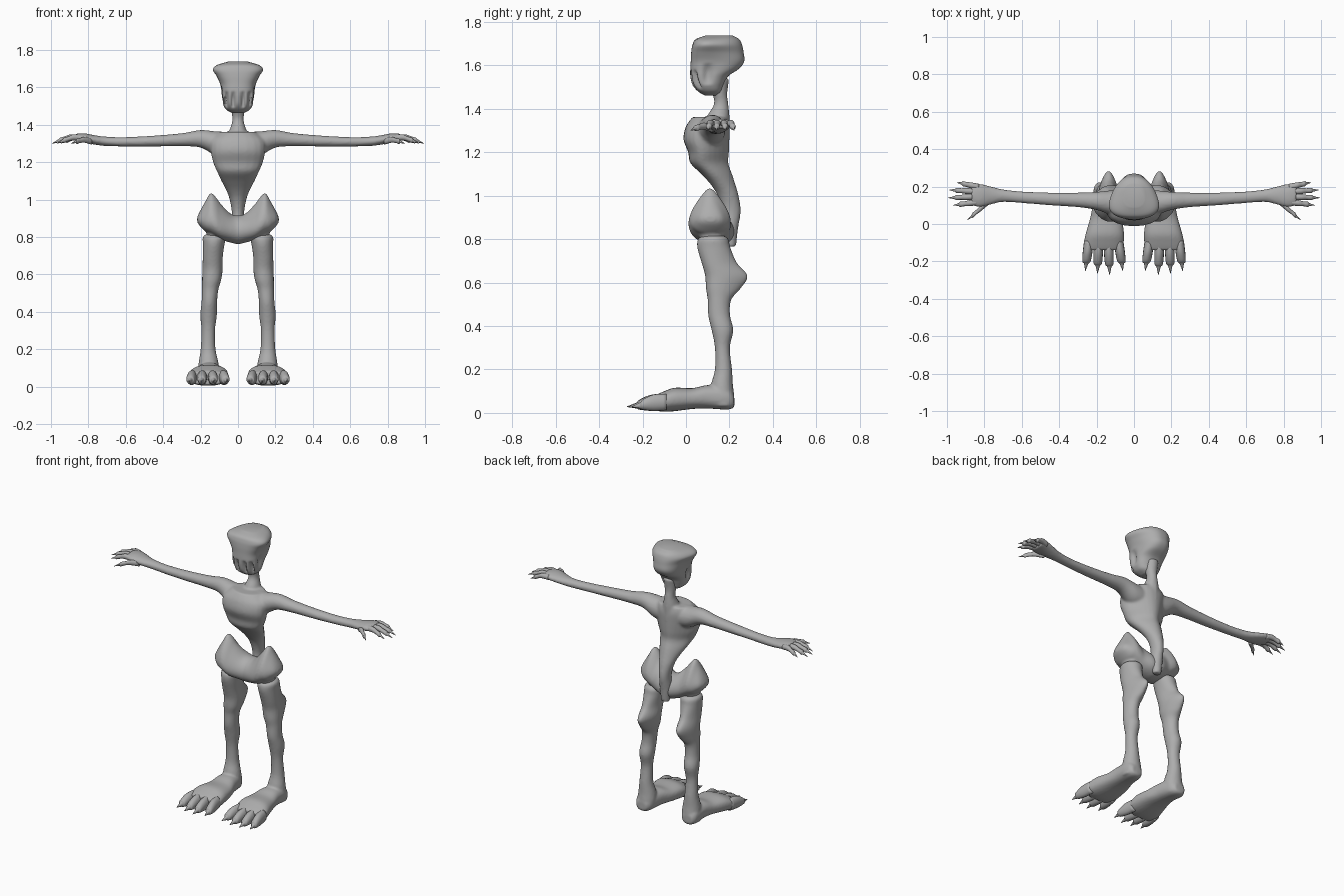
import bpy, bmesh, math
from mathutils import Vector

bone = bpy.data.materials.new("bone_grey")
bone.diffuse_color = (0.42, 0.42, 0.42, 1)


def catmull(p, q, r, s, t):
    return [0.5 * (2*b + (c-a)*t + (2*a-5*b+4*c-d)*t*t + (3*b-a-3*c+d)*t**3)
            for a, b, c, d in zip(p, q, r, s)]


def loft(bm, axis, rings, sign=1, segs=24, power=2.0, steps=4):
    """Ring: (position, a0, a1, b0, b1, taper); a, b are the other two axes in xyz order."""
    rings = [tuple(r) + (0,) * (6 - len(r)) for r in rings]
    dense = []
    for i in range(len(rings) - 1):
        quad = [rings[max(0, min(len(rings) - 1, i + j))] for j in (-1, 0, 1, 2)]
        dense += [catmull(*quad, n / steps) for n in range(steps)]
    dense.append(rings[-1])
    loops = []
    for t, a0, a1, b0, b1, k in dense:
        loop = []
        for n in range(segs):
            u = 2 * math.pi * n / segs
            c, s = [math.copysign(abs(f(u)) ** (2 / power), f(u)) for f in (math.cos, math.sin)]
            co = [(a0 + a1) / 2 + (a1 - a0) / 2 * c * (1 - k * s),
                  (b0 + b1) / 2 + (b1 - b0) / 2 * s]
            co.insert(axis, t)
            co[0] *= sign
            loop.append(bm.verts.new(co))
        loops.append(loop)
    faces = [bm.faces.new(loops[0]), bm.faces.new(loops[-1][::-1])]
    for lo, hi in zip(loops, loops[1:]):
        faces += [bm.faces.new((lo[n], hi[n], hi[(n+1) % segs], lo[(n+1) % segs]))
                  for n in range(segs)]
    bmesh.ops.recalc_face_normals(bm, faces=faces)


def finish(name, bm, voxel=0, smooth=4):
    me = bpy.data.meshes.new(name)
    bm.to_mesh(me)
    bm.free()
    ob = bpy.data.objects.new(name, me)
    bpy.context.collection.objects.link(ob)
    me.materials.append(bone)
    bpy.context.view_layer.objects.active = ob
    ob.select_set(True)
    bpy.ops.object.shade_smooth()
    ob.select_set(False)
    if voxel:
        # fuse overlapping volumes into one soft skin
        m = ob.modifiers.new("fuse", 'REMESH')
        m.mode, m.voxel_size, m.use_smooth_shade = 'VOXEL', voxel, True
        m = ob.modifiers.new("soften", 'SMOOTH')
        m.factor, m.iterations = 0.5, smooth
    return ob


X, Y, Z = 0, 1, 2

# torso, spine, neck and both arms fused together
bm = bmesh.new()
loft(bm, Z, [
    (0.765, -.025, .025, .185, .23), (0.85, -.035, .035, .165, .24),
    (0.93, -.033, .033, .165, .252), (1.0, -.045, .045, .145, .242),
    (1.05, -.062, .062, .115, .228, .2), (1.1, -.085, .085, .07, .212, .35),
    (1.15, -.105, .105, .02, .195, .4), (1.2, -.125, .125, .01, .198, .4),
    (1.26, -.14, .14, -.012, .2, .3), (1.32, -.14, .14, .0, .2, .2),
    (1.362, -.1, .1, .03, .19)])
loft(bm, Z, [
    (1.3, -.06, .06, .08, .2), (1.37, -.045, .045, .1, .2),
    (1.42, -.031, .031, .128, .195), (1.47, -.035, .035, .12, .19),
    (1.54, -.05, .05, .07, .2)])
for side in (1, -1):
    loft(bm, X, [
        (.04, .05, .18, 1.22, 1.362), (.12, .05, .18, 1.235, 1.365),
        (.2, .075, .172, 1.278, 1.372), (.3, .09, .168, 1.285, 1.355),
        (.45, .1, .168, 1.284, 1.342), (.6, .112, .174, 1.284, 1.334),
        (.7, .118, .185, 1.286, 1.336), (.76, .105, .2, 1.293, 1.343),
        (.82, .09, .215, 1.304, 1.354), (.87, .1, .215, 1.31, 1.352)], side)
finish("torso_neck_and_arms", bm, .008)

# clawed fingers and thumbs: base x, y and tip x, y
bm = bmesh.new()
fingers = [(.83, .198, .947, .222), (.84, .173, .99, .182), (.84, .146, .995, .14),
           (.83, .118, .968, .1), (.78, .118, .893, .02)]
for side in (1, -1):
    for i, (x0, y0, x1, y1) in enumerate(fingers):
        drop = .02 if i == 4 else 0
        rings = []
        for t, r, z in ((0, .017, 1.33), (.35, .016, 1.333), (.55, .013, 1.325),
                        (.72, .014, 1.317), (.78, .008, 1.314), (1, .0008, 1.3)):
            y, zz = y0 + (y1 - y0) * t, z - drop * (1 - t)
            rings.append((x0 + (x1 - x0) * t, y - r, y + r, zz - r, zz + r))
        loft(bm, X, rings, side, segs=12, steps=3)
finish("fingers", bm)

# skull with flared brow, hollow face slots and side sockets
bm = bmesh.new()
loft(bm, Z, [
    (1.462, -.03, .03, .085, .15), (1.48, -.062, .062, .055, .165),
    (1.51, -.08, .08, .03, .175), (1.55, -.088, .088, .02, .195),
    (1.585, -.09, .09, .02, .245, .1), (1.62, -.094, .094, .022, .268, .15),
    (1.66, -.108, .108, .024, .265, .25), (1.695, -.125, .125, .03, .258, .3),
    (1.72, -.105, .105, .045, .245, .25), (1.737, -.055, .055, .09, .215)],
    segs=72, power=2.5, steps=5)
for v in bm.verts:
    x, y, z = abs(v.co.x), v.co.y, v.co.z
    fade = max(0, 1 - ((z - 1.535) / .045) ** 2)
    if y < .08:
        for cx in (.026, .062):
            v.co.y += .03 * fade * math.exp(-((x - cx) / .008) ** 2)
    if x > .05:
        v.co.x *= 1 - .2 * max(0, 1 - ((z - 1.56) / .05) ** 2) * math.exp(-((y - .1) / .02) ** 2)
finish("skull", bm)

# winged pelvis
bm = bmesh.new()
half = [(0, .05, .22, .762, .915, .1), (.04, .04, .22, .77, .925, .15),
        (.09, .025, .2, .785, .975, .4), (.12, .02, .198, .8, 1.015, .5),
        (.147, .025, .195, .815, 1.035, .55), (.175, .035, .185, .83, .99, .45),
        (.205, .06, .165, .86, .935, .2), (.218, .09, .135, .88, .905)]
loft(bm, X, [(-r[0],) + r[1:] for r in half[:0:-1]] + half, segs=32)
# hip sockets below the wings
for side in (1, -1):
    loft(bm, Z, [(.795, .095, .165, .07, .165), (.83, .09, .17, .06, .175),
                 (.88, .09, .17, .06, .17)], side)
finish("pelvis", bm, .007)

toes = [(.083, .06, -.25), (.137, .13, -.272), (.19, .195, -.265), (.241, .26, -.25)]
for side, label in ((1, "left"), (-1, "right")):
    # leg with calf bulge, ankle and broad foot
    bm = bmesh.new()
    loft(bm, Z, [
        (.03, .11, .215, .12, .224), (.08, .1, .215, .115, .222),
        (.13, .105, .21, .115, .216), (.2, .12, .2, .133, .212),
        (.3, .123, .195, .133, .202), (.38, .113, .202, .118, .218),
        (.45, .112, .195, .102, .203), (.52, .105, .192, .1, .208, .1),
        (.57, .092, .19, .092, .25, .3), (.63, .085, .187, .088, .285, .4),
        (.69, .083, .187, .072, .235, .25), (.76, .072, .188, .052, .205),
        (.8, .066, .188, .055, .195), (.815, .09, .17, .08, .175)], side)
    loft(bm, Y, [
        (.222, .13, .195, .025, .08), (.19, .105, .215, .015, .12),
        (.1, .085, .222, .02, .128), (.03, .065, .235, .018, .114),
        (-.05, .053, .258, .008, .116), (-.1, .055, .268, .005, .1),
        (-.14, .065, .265, .01, .082)], side, power=2.4)
    finish(label + "_leg_and_foot", bm, .007)

    # clawed toes
    bm = bmesh.new()
    for x0, x1, tip in toes:
        rings = []
        for t, r, z0, z1 in ((0, .026, .012, .088), (.35, .026, .008, .086),
                             (.6, .024, .012, .07), (.72, .02, .016, .056),
                             (.76, .012, .02, .048), (1, .001, .027, .03)):
            x = x0 + (x1 - x0) * t
            rings.append((-.09 + (tip + .09) * t, x - r, x + r, z0, z1))
        loft(bm, Y, rings, side, segs=14, steps=3)
    finish(label + "_toes", bm)
